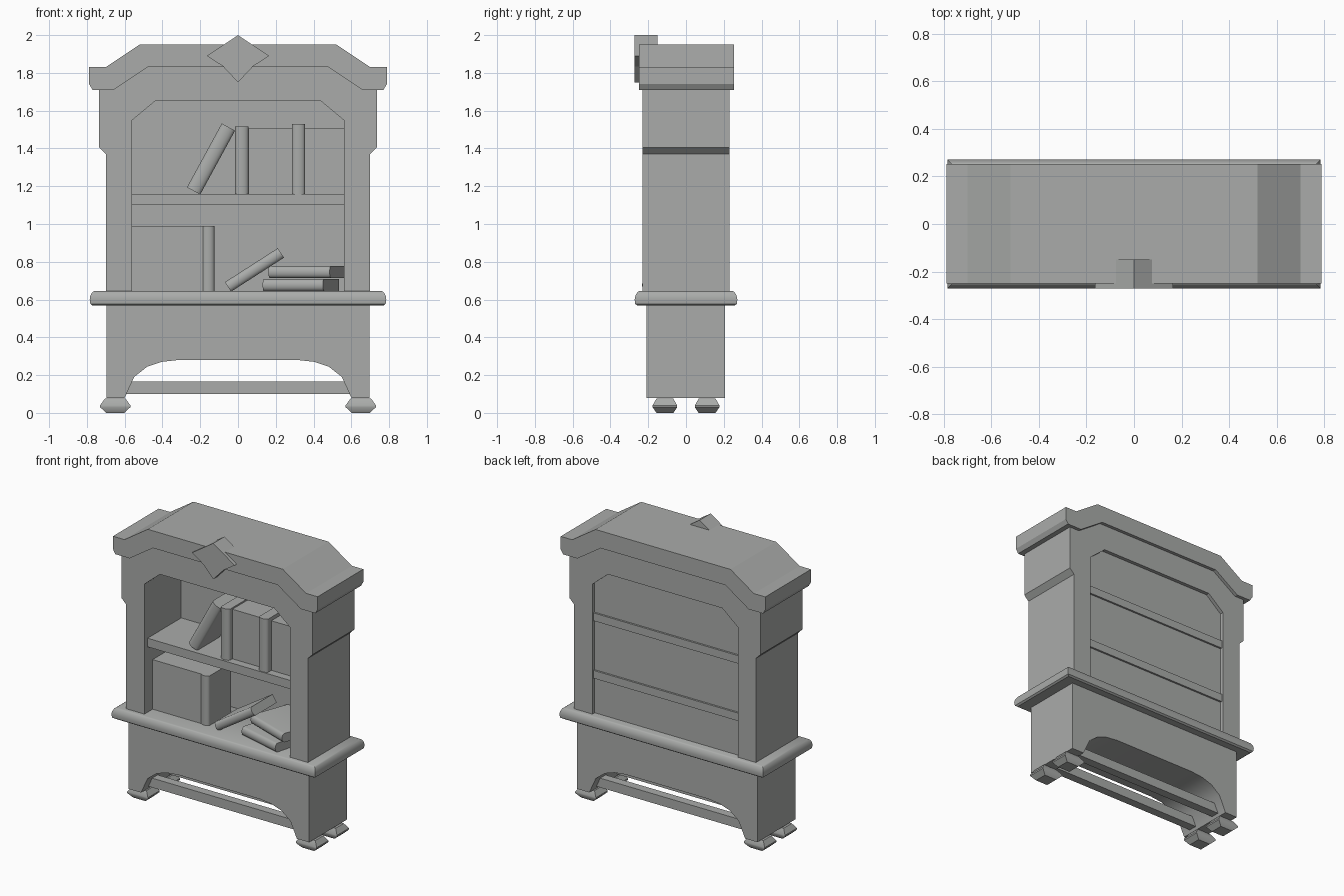
import bpy, bmesh, math
from mathutils import Matrix, Vector

cube = bpy.data.objects.get("Cube")
if cube:
    bpy.data.objects.remove(cube, do_unlink=True)

grey = bpy.data.materials.new("plain_grey")
grey.use_nodes = True
colour = (0.4, 0.41, 0.4, 1)
grey.diffuse_color = colour
grey.node_tree.nodes["Principled BSDF"].inputs["Base Color"].default_value = colour


def finish(name, bm, smooth=False):
    bmesh.ops.recalc_face_normals(bm, faces=bm.faces)
    mesh = bpy.data.meshes.new(name)
    bm.to_mesh(mesh)
    bm.free()
    mesh.materials.append(grey)
    obj = bpy.data.objects.new(name, mesh)
    bpy.context.collection.objects.link(obj)
    if smooth:
        bpy.ops.object.select_all(action='DESELECT')
        obj.select_set(True)
        bpy.context.view_layer.objects.active = obj
        bpy.ops.object.shade_smooth_by_angle(angle=math.radians(35))
    return obj


def mirror(points):
    return [(-x, z) for x, z in points]


def prism(name, outline, y0, y1, smooth=False):
    """Extrude an x-z outline from y0 to y1."""
    bm = bmesh.new()
    face = bm.faces.new([bm.verts.new((x, y0, z)) for x, z in outline])
    ext = bmesh.ops.extrude_face_region(bm, geom=[face])["geom"]
    verts = [v for v in ext if isinstance(v, bmesh.types.BMVert)]
    bmesh.ops.translate(bm, verts=verts, vec=(0, y1 - y0, 0))
    return finish(name, bm, smooth)


def arch(name, outer, inner, y0, y1, smooth=False):
    """Symmetrical arch; both half outlines run from bottom to top."""
    outline = outer + mirror(outer)[::-1] + mirror(inner) + inner[::-1]
    return prism(name, outline, y0, y1, smooth)


def box(name, x0, x1, y0, y1, z0, z1):
    return prism(name, [(x0, z0), (x1, z0), (x1, z1), (x0, z1)], y0, y1)


def stacked(name, centre, levels):
    """Rectangular rings (half x, half y, z) joined into a solid."""
    bm = bmesh.new()
    rings = []
    for hx, hy, z in levels:
        rings.append([bm.verts.new((centre[0] + sx * hx, centre[1] + sy * hy, z))
                      for sx, sy in ((-1, -1), (1, -1), (1, 1), (-1, 1))])
    for a, b in zip(rings, rings[1:]):
        for i in range(4):
            j = (i + 1) % 4
            bm.faces.new((a[i], a[j], b[j], b[i]))
    bm.faces.new(rings[0])
    bm.faces.new(rings[-1])
    return finish(name, bm, True)


def book(name, thick, depth, length, place, axis='Y', angle=0):
    """Round-spined book, spine facing front; place is its spine centre."""
    r = thick / 2
    section = [(r, depth), (-r, depth)]
    for i in range(9):
        a = math.pi * i / 8
        section.append((-r * math.cos(a), 0.02 - 0.02 * math.sin(a)))
    bm = bmesh.new()
    face = bm.faces.new([bm.verts.new((x, y, -length / 2)) for x, y in section])
    ext = bmesh.ops.extrude_face_region(bm, geom=[face])["geom"]
    verts = [v for v in ext if isinstance(v, bmesh.types.BMVert)]
    bmesh.ops.translate(bm, verts=verts, vec=(0, 0, length))
    turn = Matrix.Rotation(math.radians(angle), 4, axis)
    if axis == 'Z':  # lying flat, then turned on the table
        turn = turn @ Matrix.Rotation(math.pi / 2, 4, 'Y')
    bm.transform(Matrix.Translation(Vector(place)) @ turn)
    return finish(name, bm, True)


# Lower stand with arched underside
arch("base", [(0.695, 0.08), (0.695, 0.58)],
     [(0.6, 0.08), (0.55, 0.19), (0.48, 0.245), (0.405, 0.27), (0.315, 0.28)],
     -0.21, 0.207, True)

# Feet and stretchers
for sy, end in ((-1, "front"), (1, "back")):
    for sx, side in ((-1, "right"), (1, "left")):
        foot = stacked(f"{end}_{side}_foot", (sx * 0.65, sy * 0.112),
                       [(0.047, 0.045, 0.005), (0.08, 0.065, 0.035),
                        (0.08, 0.065, 0.045), (0.055, 0.045, 0.08)])
        foot.location.z = -0.005
    box(f"{end}_stretcher", -0.592, 0.592, sy * 0.112 - 0.03,
        sy * 0.112 + 0.03, 0.1, 0.165)

# Table top with rolled edge
stacked("table_top", (0, 0),
        [(0.77, 0.257, 0.568), (0.782, 0.269, 0.577), (0.785, 0.272, 0.6),
         (0.782, 0.268, 0.62), (0.772, 0.258, 0.638), (0.762, 0.248, 0.645)])

# Upper cabinet frame
arch("cabinet_frame",
     [(0.7, 0.64), (0.7, 1.37), (0.735, 1.405), (0.735, 1.75), (0.5, 1.88)],
     [(0.56, 0.64), (0.56, 1.55), (0.44, 1.65)], -0.23, 0.23)

# Back boarding with two raised battens
panel = [(0.565, 0.64), (0.565, 1.552), (0.44, 1.655)]
prism("back_panel", panel + mirror(panel)[::-1], 0.175, 0.205)
for i, z in enumerate((0.89, 1.29)):
    box(f"back_batten_{i + 1}", -0.56, 0.56, 0.2, 0.218, z, z + 0.055)

# Shelf
box("shelf", -0.562, 0.562, -0.195, 0.18, 1.1, 1.16)

# Cornice
arch("cornice",
     [(0.66, 1.71), (0.77, 1.71), (0.788, 1.74), (0.788, 1.83),
      (0.7, 1.83), (0.52, 1.95)],
     [(0.48, 1.83)], -0.25, 0.253)

# Diamond crest
prism("crest", [(0, 2.0), (0.165, 1.89), (0.08, 1.835), (0, 1.75),
                (-0.08, 1.835), (-0.165, 1.89)], -0.272, -0.15)

# Books on the shelf
book("leaning_book", 0.08, 0.25, 0.385, (-0.143, -0.17, 1.344), 'Y', 28.6)
book("upright_book_1", 0.07, 0.25, 0.357, (0.02, -0.18, 1.337))
book("upright_book_2", 0.07, 0.25, 0.372, (0.32, -0.19, 1.344))
box("book_row_1", 0.05, 0.29, -0.14, 0.1, 1.155, 1.505)
box("book_row_2", 0.35, 0.56, -0.14, 0.1, 1.155, 1.505)

# Books on the table
box("large_box", -0.56, -0.17, -0.14, 0.1, 0.64, 0.99)
book("large_box_spine", 0.065, 0.25, 0.35, (-0.158, -0.15, 0.815))
book("tilted_book", 0.06, 0.25, 0.333, (0.087, -0.17, 0.757), 'Y', 57.3)
book("stacked_book_1", 0.062, 0.33, 0.33, (0.29, -0.19, 0.677), 'Z', -15)
book("stacked_book_2", 0.062, 0.3, 0.345, (0.323, -0.15, 0.746), 'Z', -20)
